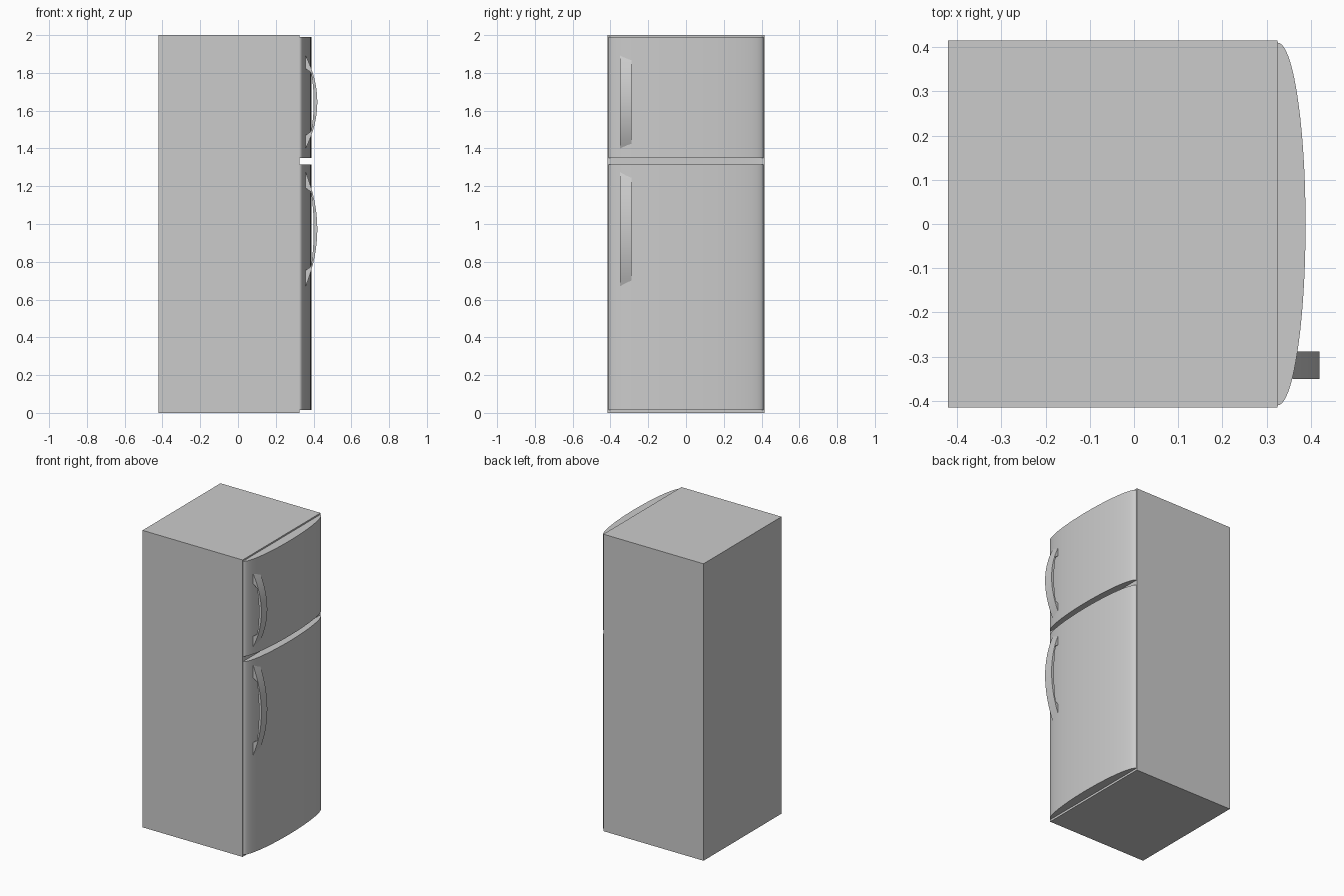
import bpy, math

if "Cube" in bpy.data.objects:
    bpy.data.objects.remove(bpy.data.objects["Cube"])


def prism(name, profile, to3d, lo, hi):
    """Extrude a closed 2D profile between lo and hi."""
    n = len(profile)
    verts = [to3d(a, b, lo) for a, b in profile] + [to3d(a, b, hi) for a, b in profile]
    faces = [list(range(n))[::-1], list(range(n, 2 * n))]
    faces += [(i, (i + 1) % n, n + (i + 1) % n, n + i) for i in range(n)]
    me = bpy.data.meshes.new(name)
    me.from_pydata(verts, [], faces)
    ob = bpy.data.objects.new(name, me)
    bpy.context.collection.objects.link(ob)
    # consistent outward normals
    bpy.ops.object.select_all(action='DESELECT')
    ob.select_set(True)
    bpy.context.view_layer.objects.active = ob
    bpy.ops.object.mode_set(mode='EDIT')
    bpy.ops.mesh.select_all(action='SELECT')
    bpy.ops.mesh.normals_make_consistent(inside=False)
    bpy.ops.object.mode_set(mode='OBJECT')
    bpy.ops.object.shade_smooth_by_angle(angle=math.radians(30))
    return ob


def from_xy(x, y, z):
    return (x, y, z)


def from_xz(x, z, y):
    return (x, y, z)


FRONT = 0.325   # plane where the doors meet the cabinet

# Cabinet
prism("cabinet", [(-0.421, -0.415), (FRONT, -0.415), (FRONT, 0.415), (-0.421, 0.415)],
      from_xy, 0, 2)

# Doors with a bowed, half-ellipse plan
N = 40
bow = [(FRONT + 0.063 * math.cos(a), 0.41 * math.sin(a))
       for a in (math.pi * (i / N - 0.5) for i in range(N + 1))]
prism("fridge_door", bow, from_xy, 0.014, 1.314)
prism("freezer_door", bow, from_xy, 1.35, 1.99)


# Bowed handles with wedge-shaped feet at both ends
def handle(name, z0, z1, foot):
    mid, half = (z0 + z1) / 2, (z1 - z0) / 2
    inner = half - foot
    ts = [i / 8 - 1 for i in range(17)]
    outer = [(0.42 - 0.062 * t * t, mid + half * t) for t in ts]
    grip = [(0.401 - 0.014 * t * t, mid + (inner - 0.02) * t) for t in reversed(ts)]
    profile = outer + [(0.358, mid + inner)] + grip + [(0.358, mid - inner)]
    prism(name, profile, from_xz, -0.35, -0.288)


handle("freezer_handle", 1.40, 1.892, 0.07)
handle("fridge_handle", 0.67, 1.275, 0.085)
